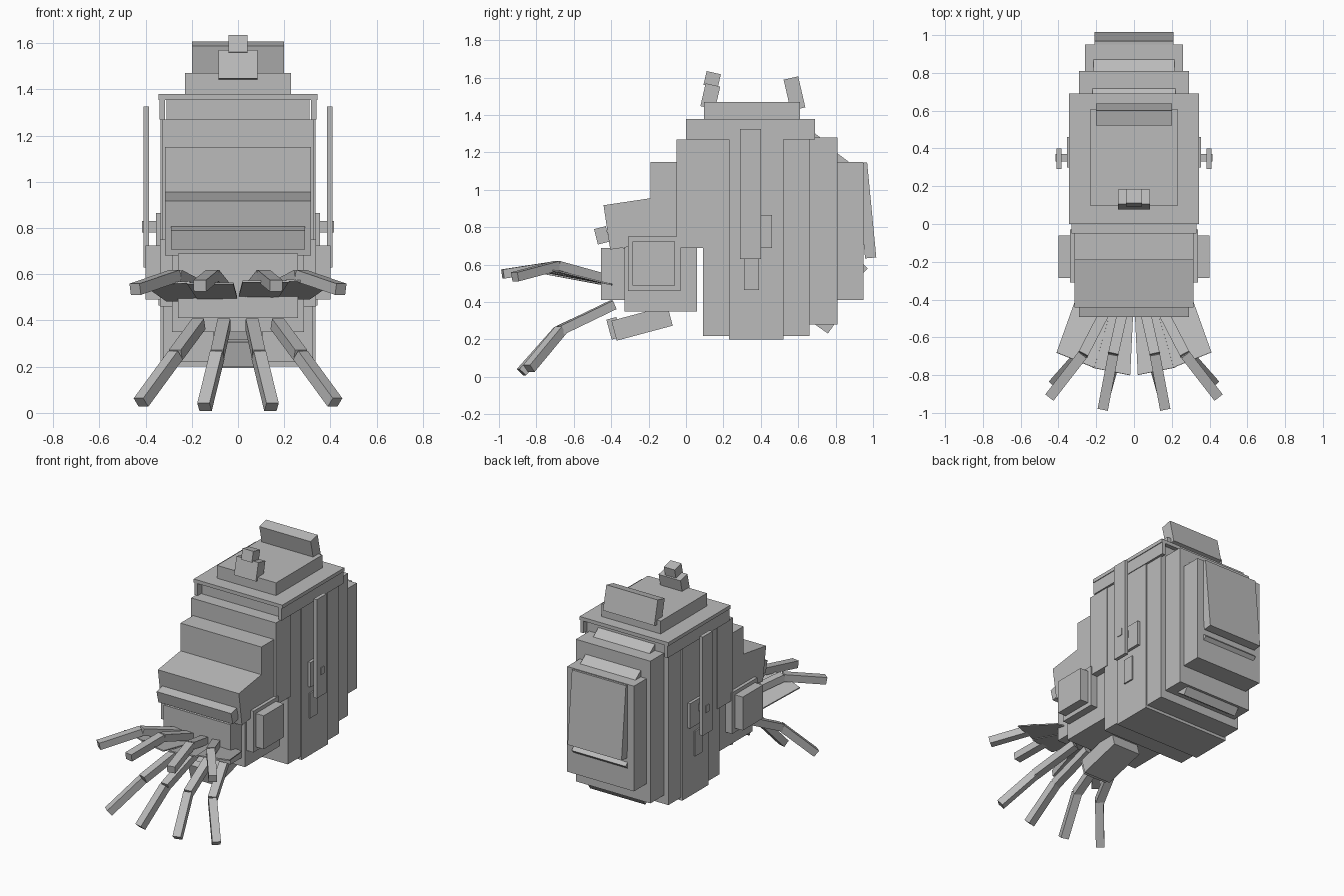
import bpy
from math import radians
from mathutils import Vector, Matrix

cube = bpy.data.objects.get("Cube")
if cube:
    bpy.data.objects.remove(cube, do_unlink=True)

grey = bpy.data.materials.new("plain grey")
grey.use_nodes = True
GREY = (0.5, 0.5, 0.5, 1)
grey.diffuse_color = GREY
grey.node_tree.nodes["Principled BSDF"].inputs["Base Color"].default_value = GREY

CUBE_FACES = [(0, 1, 3, 2), (4, 6, 7, 5), (0, 4, 5, 1),
              (2, 3, 7, 6), (0, 2, 6, 4), (1, 5, 7, 3)]


def add_mesh(name, verts, faces):
    mesh = bpy.data.meshes.new(name)
    mesh.from_pydata([tuple(v) for v in verts], [], faces)
    mesh.materials.append(grey)
    ob = bpy.data.objects.new(name, mesh)
    bpy.context.collection.objects.link(ob)
    return ob


def block(name, x, y, z):
    """Straight box from ranges on each axis."""
    return add_mesh(name, [(a, b, c) for a in x for b in y for c in z], CUBE_FACES)


def wide(name, half, y, z):
    """Straight box centred on x."""
    return block(name, (-half, half), y, z)


def pair(name, x, y, z):
    """Matching boxes on both sides."""
    block("left_" + name, x, y, z)
    block("right_" + name, (-x[1], -x[0]), y, z)


def tilted(name, half, centre, size, angle):
    """Box centred on x, turned about the x axis."""
    rot = Matrix.Rotation(radians(angle), 3, 'X')
    mid = Vector((0, *centre))
    verts = [mid + rot @ Vector((a * half, b * size[0] / 2, c * size[1] / 2))
             for a in (-1, 1) for b in (-1, 1) for c in (-1, 1)]
    return add_mesh(name, verts, CUBE_FACES)


def rod(name, start, end, width):
    """Square bar between two points."""
    start, end = Vector(start), Vector(end)
    along = (end - start).normalized()
    side = along.cross(Vector((0, 0, 1))).normalized() * width / 2
    up = side.cross(along).normalized() * width * 0.45
    verts = [p + a * side + b * up for p in (start, end)
             for a in (-1, 1) for b in (-1, 1)]
    return add_mesh(name, verts, CUBE_FACES)


# Main body sections, front to back
wide("chest", 0.33, (-0.05, 0.12), (0.69, 1.27))
wide("body_front", 0.325, (0.09, 0.23), (0.22, 1.27))
wide("body_middle", 0.335, (0.23, 0.52), (0.20, 1.27))
wide("body_rear", 0.325, (0.52, 0.66), (0.22, 1.27))
wide("back_step", 0.29, (0.66, 0.81), (0.28, 1.28))
wide("back_block", 0.26, (0.81, 0.95), (0.41, 1.15))

# Roof with hanging sides and raised top
wide("roof_core", 0.31, (0.04, 0.66), (1.25, 1.36))
wide("roof_plate", 0.345, (0.0, 0.69), (1.355, 1.38))
pair("roof_skirt", (0.315, 0.34), (0.0, 0.69), (1.27, 1.356))
wide("roof_top", 0.23, (0.095, 0.61), (1.37, 1.47))
tilted("roof_fin", 0.20, (0.58, 1.515), (0.08, 0.17), 13)
tilted("crest_base", 0.085, (0.13, 1.50), (0.08, 0.125), -13)
tilted("crest_tip", 0.042, (0.14, 1.59), (0.078, 0.075), -13)

# Face
wide("brow", 0.315, (-0.19, 0.0), (0.69, 1.15))
tilted("snout", 0.315, (-0.25, 0.825), (0.35, 0.24), 8.5)
tilted("upper_lip", 0.29, (-0.45, 0.757), (0.065, 0.085), 14)
wide("mouth", 0.26, (-0.455, -0.3), (0.41, 0.69))
wide("jaw", 0.285, (-0.33, 0.06), (0.35, 0.70))
tilted("chin", 0.105, (-0.235, 0.287), (0.31, 0.11), 15)
tilted("lower_lip", 0.09, (-0.385, 0.26), (0.055, 0.11), 15)

# Side fittings
pair("cheek_plate", (0.27, 0.338), (-0.31, -0.03), (0.46, 0.75))
pair("cheek_pad", (0.33, 0.40), (-0.285, -0.06), (0.49, 0.725))
pair("side_bar", (0.385, 0.41), (0.29, 0.40), (0.63, 1.325))
pair("side_bar_foot", (0.33, 0.345), (0.31, 0.39), (0.465, 0.64))
pair("side_bracket", (0.33, 0.355), (0.30, 0.46), (0.69, 0.865))
pair("side_bar_pin", (0.35, 0.415), (0.33, 0.37), (0.78, 0.83))

# Back fittings
tilted("tail_panel", 0.21, (0.963, 0.89), (0.06, 0.51), 5.5)
tilted("tail_bar", 0.21, (0.943, 0.58), (0.04, 0.04), 45)
tilted("upper_back_bar", 0.215, (0.82, 1.15), (0.12, 0.06), -37)
tilted("top_back_bar", 0.22, (0.67, 1.285), (0.10, 0.05), -37)
tilted("lower_back_bar", 0.215, (0.735, 0.285), (0.10, 0.06), -35)

# Jointed feelers: base, knee and tip on the left, mirrored to the right
FEELERS = {
    "upper_outer": [(0.13, -0.42, 0.52), (0.27, -0.69, 0.595), (0.445, -0.915, 0.535)],
    "upper_inner": [(0.05, -0.42, 0.52), (0.11, -0.69, 0.595), (0.165, -0.98, 0.55)],
    "lower_outer": [(0.17, -0.39, 0.385), (0.27, -0.67, 0.25), (0.42, -0.84, 0.045)],
    "lower_inner": [(0.06, -0.39, 0.385), (0.09, -0.68, 0.25), (0.145, -0.88, 0.025)],
}
# Flat webs fanned under the upper feelers
WEBS = {
    "outer": [(0.31, -0.40, 0.49), (0.41, -0.68, 0.56), (0.21, -0.76, 0.57), (0.10, -0.38, 0.49)],
    "inner": [(0.17, -0.40, 0.49), (0.22, -0.76, 0.565), (0.02, -0.80, 0.565), (0.0, -0.38, 0.49)],
}
for side, sign in (("left", 1), ("right", -1)):
    for name, path in FEELERS.items():
        pts = [(sign * x, y, z) for x, y, z in path]
        rod(f"{side}_{name}_feeler_arm", pts[0], pts[1], 0.055)
        rod(f"{side}_{name}_feeler_tip", pts[1], pts[2], 0.055)
    for name, corners in WEBS.items():
        web = add_mesh(f"{side}_{name}_web",
                       [(sign * x, y, z) for x, y, z in corners], [(0, 1, 2, 3)])
        web.modifiers.new("thickness", 'SOLIDIFY').thickness = 0.008
